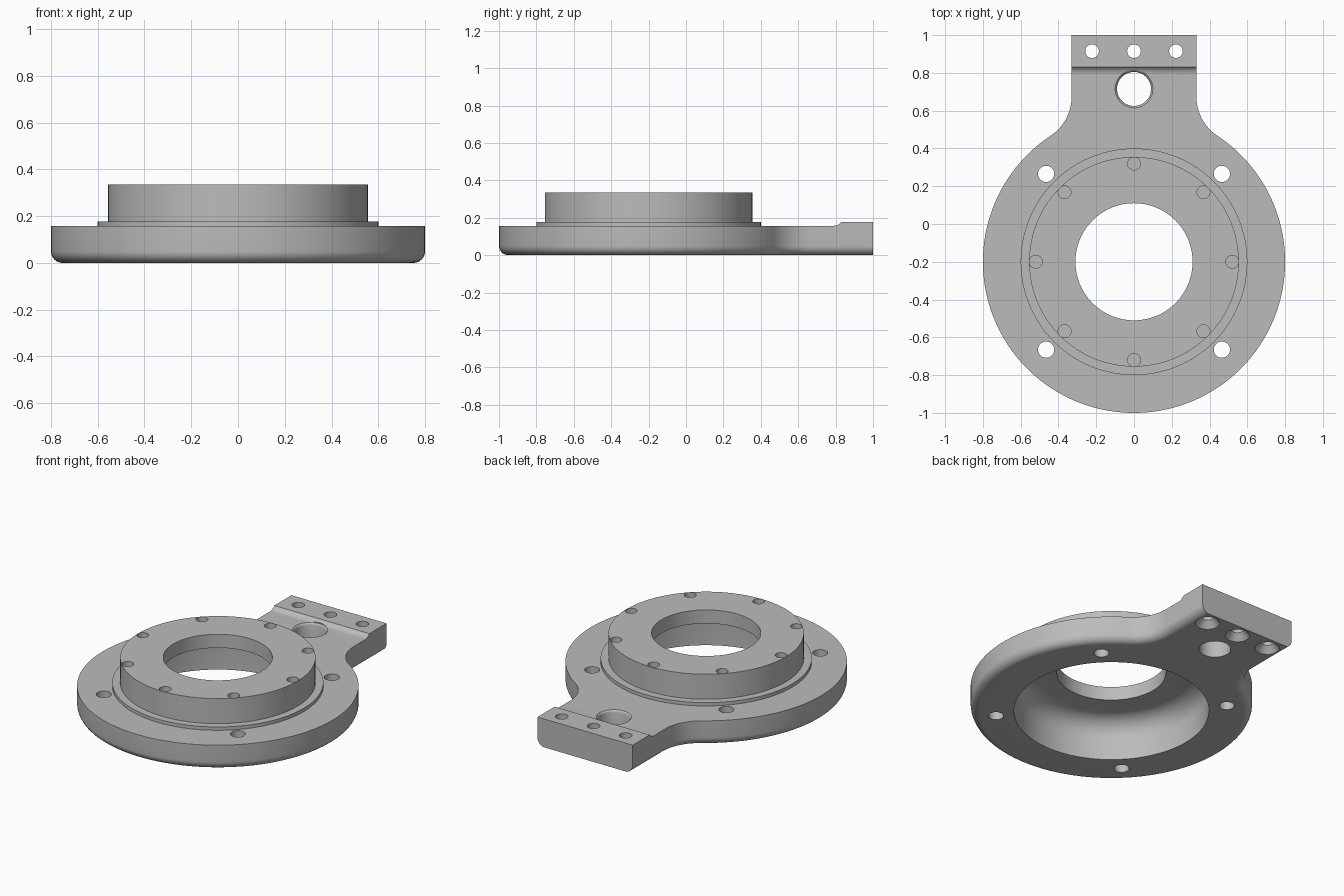
import bpy, bmesh
from math import sin, cos, pi, sqrt, atan2, radians

cube = bpy.data.objects.get("Cube")
if cube:
    bpy.data.objects.remove(cube)

CY = -0.2            # centre of the round flange
TOP, PAD = 0.157, 0.178

steel = bpy.data.materials.new("plain_grey")
steel.use_nodes = True
grey = (0.5, 0.5, 0.5, 1)
steel.diffuse_color = grey
steel.node_tree.nodes["Principled BSDF"].inputs["Base Color"].default_value = grey


def make(name, loops):
    """Solid skinned through equal-length loops, with flat caps."""
    bm = bmesh.new()
    rings = [[bm.verts.new(p) for p in loop] for loop in loops]
    n = len(rings[0])
    for a, b in zip(rings, rings[1:]):
        for i in range(n):
            j = (i + 1) % n
            bm.faces.new((a[i], a[j], b[j], b[i]))
    bm.faces.new(rings[0][::-1])
    bm.faces.new(rings[-1])
    bmesh.ops.recalc_face_normals(bm, faces=bm.faces)
    mesh = bpy.data.meshes.new(name)
    bm.to_mesh(mesh)
    bm.free()
    mesh.materials.append(steel)
    ob = bpy.data.objects.new(name, mesh)
    bpy.context.collection.objects.link(ob)
    return ob


def lathe(name, profile, x=0.0, y=CY, n=96):
    """Solid of revolution from (radius, z) points."""
    return make(name, [[(x + r * cos(2 * pi * i / n), y + r * sin(2 * pi * i / n), z)
                        for i in range(n)] for r, z in profile])


def combine(target, tool, operation):
    mod = target.modifiers.new(operation, 'BOOLEAN')
    mod.operation, mod.solver, mod.object = operation, 'EXACT', tool
    bpy.context.view_layer.objects.active = target
    bpy.ops.object.modifier_apply(modifier=mod.name)
    bpy.data.objects.remove(tool)


def outline(d, z):
    """Flange and mounting tongue outline, inset by d except at the end face."""
    R, w, f = 0.8, 0.33, 0.25
    fx = w + f
    fy = CY + sqrt((R + f) ** 2 - fx ** 2)
    t = atan2(fy - CY, fx)
    right = []
    for i in range(61):                       # round rim, front to neck
        a = -pi / 2 + (t + pi / 2) * i / 60
        right.append(((R - d) * cos(a), CY + (R - d) * sin(a)))
    for i in range(1, 17):                    # concave neck
        a = t + pi - t * i / 16
        right.append((fx + (f + d) * cos(a), fy + (f + d) * sin(a)))
    right.append((w - d, 1.0))
    left = [(-x, y) for x, y in right[:0:-1]]
    return [(x, y, z) for x, y in right + left]


# Flange with rounded lower edge
e = 0.05
arcs = [i * pi / 16 for i in range(9)]
loops = [outline(e - e * sin(a), e - e * cos(a)) for a in arcs]
body = make("mounting_flange", loops + [outline(0, PAD)])

# Lower the top everywhere except the end pad, leaving a curved step
r = 0.05
step = [(-1.3, TOP)]
for i in range(9):
    a = 0.955 * i / 8
    step.append((0.79 + r * sin(a), TOP + r * (1 - cos(a))))
step += [(0.832, 0.4), (-1.3, 0.4)]
combine(body, make("step_cutter", [[(x, y, z) for y, z in step] for x in (-1, 1)]),
        'DIFFERENCE')

# Stepped boss
combine(body, lathe("boss", [(0.6, 0.14), (0.6, PAD), (0.555, PAD), (0.555, 0.335)], n=128),
        'UNION')

# Coved recess underneath, opening into the bore
c, depth, rim = 0.12, 0.25, 0.554
cove = [(rim - c + c * cos(a), depth - c + c * sin(a)) for a in arcs]
combine(body, lathe("bore_cutter", [(rim, -0.1)] + cove + [(0.31, depth), (0.31, 0.5)], n=128),
        'DIFFERENCE')

# Flange bolt holes and blind boss holes
for k in range(4):
    a = pi / 4 + k * pi / 2
    combine(body, lathe("bolt_cutter", [(0.043, -0.1), (0.043, 0.5)],
                        0.658 * cos(a), CY + 0.658 * sin(a), 32), 'DIFFERENCE')
for k in range(8):
    a = k * pi / 4
    combine(body, lathe("boss_hole_cutter", [(0.034, 0.275), (0.034, 0.5)],
                        0.52 * cos(a), CY + 0.52 * sin(a), 32), 'DIFFERENCE')

# Tongue hole with eased rim, and countersunk pad holes
combine(body, lathe("tongue_hole_cutter", [(0.09, -0.1), (0.09, 0.14), (0.093, 0.15),
                                           (0.1, TOP), (0.1, 0.5)], 0, 0.715, 48), 'DIFFERENCE')
for x in (-0.222, 0, 0.222):
    combine(body, lathe("pad_hole_cutter", [(0.07, -0.1), (0.07, 0), (0.036, 0.04), (0.036, 0.5)],
                        x, 0.915, 32), 'DIFFERENCE')

bpy.ops.object.select_all(action='DESELECT')
body.select_set(True)
bpy.context.view_layer.objects.active = body
bpy.ops.object.shade_smooth_by_angle(angle=radians(25))
